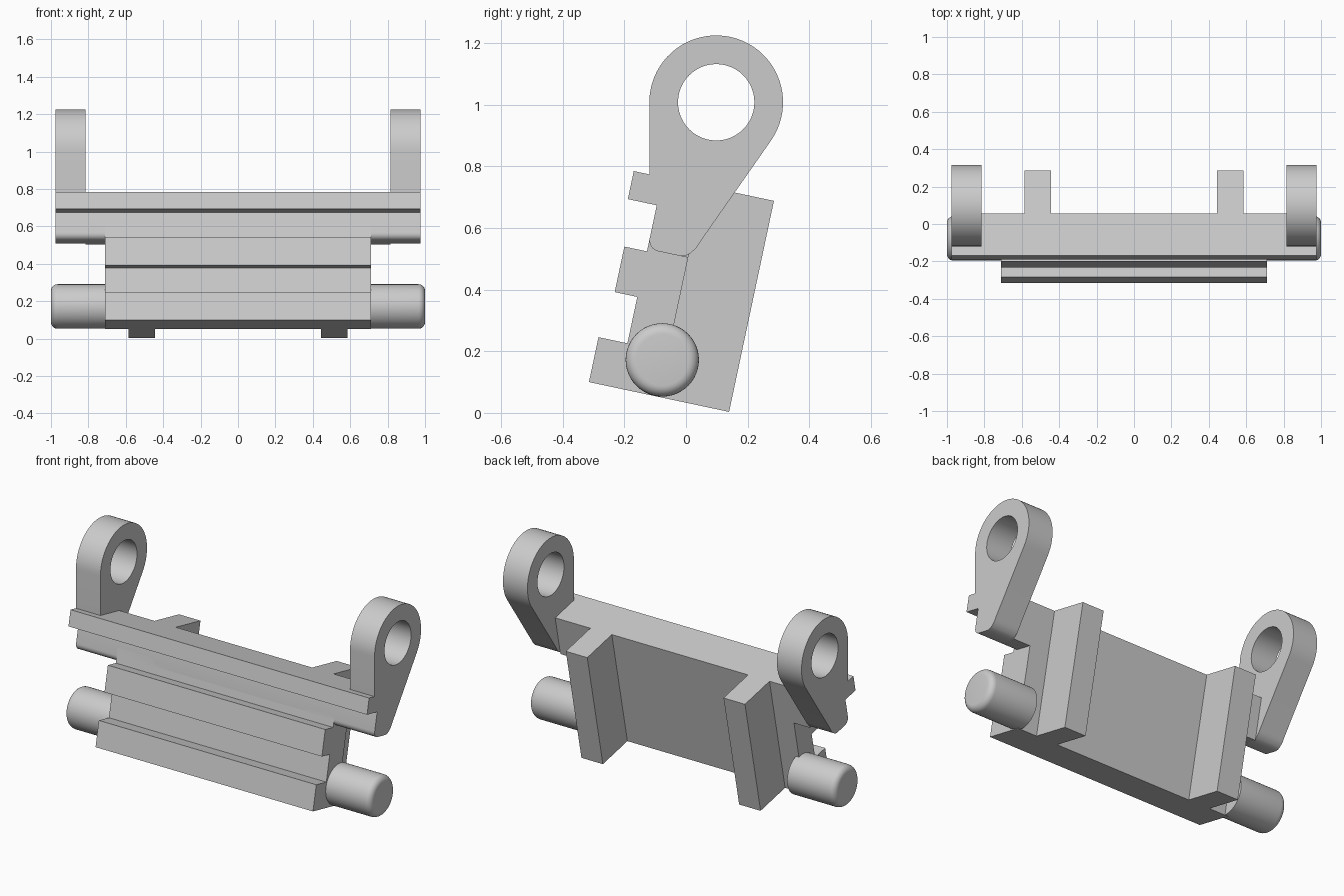
import bpy
import bmesh
from math import sin, cos, radians
from mathutils import Matrix

if "Cube" in bpy.data.objects:
    bpy.data.objects.remove(bpy.data.objects["Cube"])

GREY = (0.6, 0.6, 0.6, 1)
mat = bpy.data.materials.new("plain grey")
mat.use_nodes = True
mat.diffuse_color = GREY
mat.node_tree.nodes["Principled BSDF"].inputs["Base Color"].default_value = GREY

TILT = radians(12)
START = (-0.315, 0.1)          # lower front corner of the tilted body


def tilt(s, t):
    """Body coordinates (depth s, height t) to y, z."""
    return (START[0] + s * cos(TILT) + t * sin(TILT),
            START[1] - s * sin(TILT) + t * cos(TILT))


def arc(cy, cz, r, a, b, n):
    return [(cy + r * cos(radians(a + (b - a) * i / n)),
             cz + r * sin(radians(a + (b - a) * i / n))) for i in range(n + 1)]


def finish(name, bm):
    bmesh.ops.recalc_face_normals(bm, faces=bm.faces)
    mesh = bpy.data.meshes.new(name)
    bm.to_mesh(mesh)
    bm.free()
    mesh.materials.append(mat)
    ob = bpy.data.objects.new(name, mesh)
    bpy.context.collection.objects.link(ob)
    bpy.ops.object.select_all(action='DESELECT')
    ob.select_set(True)
    bpy.context.view_layer.objects.active = ob
    bpy.ops.object.shade_smooth_by_angle(angle=radians(30))
    return ob


def prism(name, x0, x1, *loops):
    """Extrude y, z outlines (outer first, then holes) from x0 to x1."""
    bm = bmesh.new()
    edges = []
    for loop in loops:
        vs = [bm.verts.new((x0, y, z)) for y, z in loop]
        edges += [bm.edges.new((v, vs[i - 1])) for i, v in enumerate(vs)]
    if len(loops) == 1:
        bm.faces.new(vs)
    else:
        bmesh.ops.triangle_fill(bm, edges=edges, use_beauty=True)
    ext = bmesh.ops.extrude_face_region(bm, geom=bm.faces[:], use_keep_orig=True)
    moved = [g for g in ext["geom"] if isinstance(g, bmesh.types.BMVert)]
    bmesh.ops.translate(bm, vec=(x1 - x0, 0, 0), verts=moved)
    return finish(name, bm)


def outline(points):
    return [tilt(s, t) for s, t in points]


FRONT, BACK, TOP, STEP = 0.096, 0.231, 0.7, 0.462

# Central plate with two front ribs
prism("lower_plate", -0.71, 0.71, outline([
    (0, 0), (0, 0.149), (FRONT, 0.149), (FRONT, 0.303), (0.021, 0.303),
    (0.021, 0.454), (FRONT, 0.454), (FRONT, STEP + 0.08),
    (BACK, STEP + 0.08), (BACK, 0)]))

# Wide upper bar with its front rib and rounded lower front edge
R = 0.035
front_edge = arc(FRONT + R, STEP + R, R, 270, 180, 6)
bar_front = front_edge + [(FRONT, 0.607), (0, 0.607), (0, TOP)]
prism("upper_bar", -0.815, 0.815,
      outline(bar_front + [(BACK, TOP), (BACK, STEP)]))

# End lugs: teardrop eyes merged with the bar section
EYE_Y, EYE_Z, EYE_R = 0.098, 1.008, 0.217
lug = (outline(bar_front) + [(EYE_Y - EYE_R, 0.774)]
       + arc(EYE_Y, EYE_Z, EYE_R, 180, -35, 40)
       + [(0.046, 0.555), (0.038, 0.541), (0.027, 0.529),
          (0.014, 0.518), (0, 0.511), (-0.018, 0.509)])
hole = arc(EYE_Y, EYE_Z, 0.124, 0, 352.5, 47)

for side, sign in (("left", 1), ("right", -1)):
    prism(side + "_lug", sign * 0.815, sign * 0.975, lug, hole)

    # Back fin
    prism(side + "_fin", sign * 0.445, sign * 0.585, outline([
        (BACK - 0.02, 0), (BACK - 0.02, TOP), (0.465, TOP), (0.465, 0)]))

    # Pivot pin with a rounded outer end
    bm = bmesh.new()
    bmesh.ops.create_cone(bm, cap_ends=True, segments=48, radius1=0.119,
                          radius2=0.119, depth=0.31)
    rim = [e for e in bm.edges if all(v.co.z > 0 for v in e.verts)]
    bmesh.ops.bevel(bm, geom=rim, offset=0.035, segments=6, profile=0.5,
                    affect='EDGES')
    bm.transform(Matrix.Translation((sign * 0.845, -0.077, 0.172))
                 @ Matrix.Rotation(radians(90 * sign), 4, 'Y'))
    finish(side + "_pin", bm)
